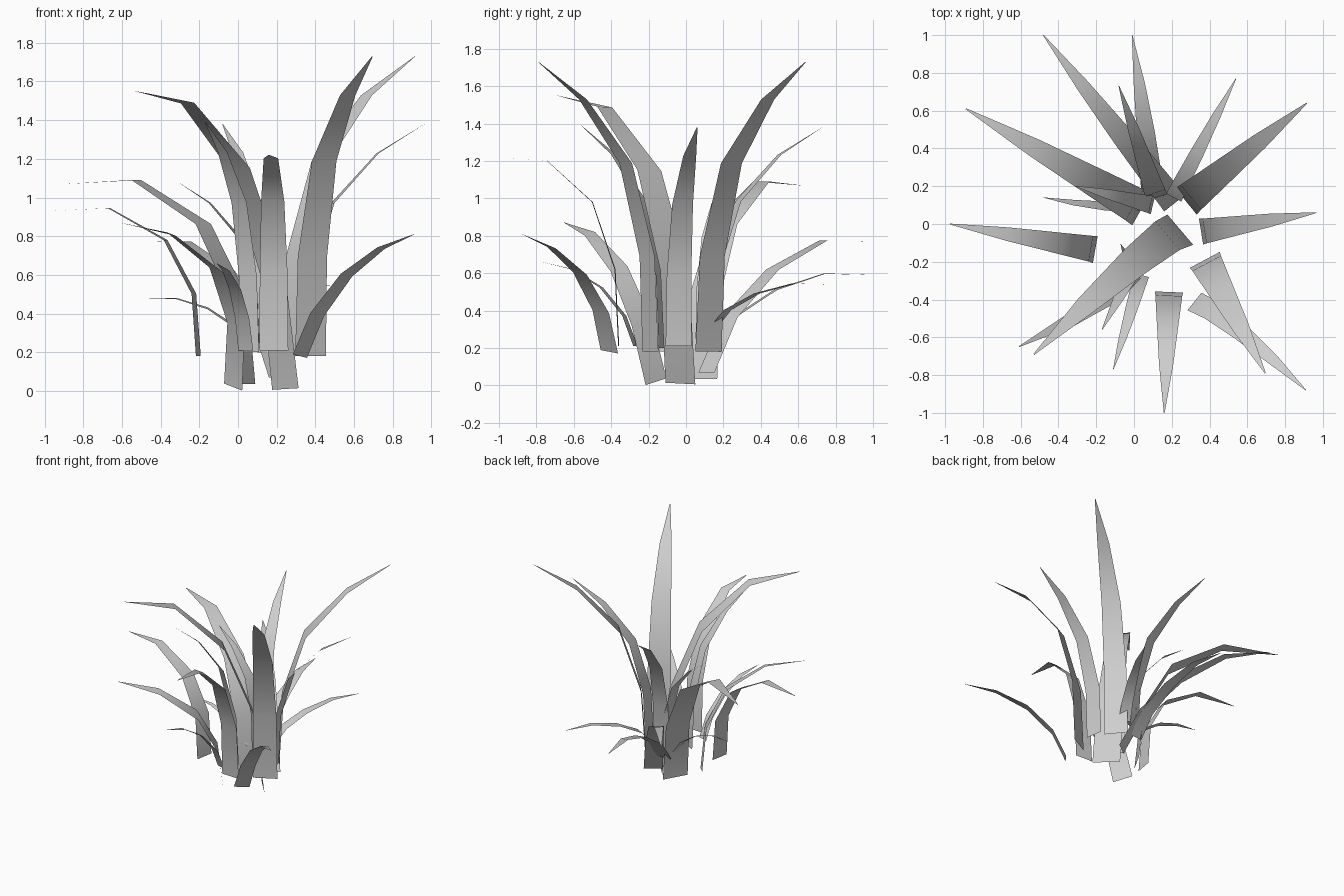
import bpy
import bmesh
from mathutils import Vector

cube = bpy.data.objects.get("Cube")
if cube:
    bpy.data.objects.remove(cube, do_unlink=True)

# One pale grey for every blade
grey = bpy.data.materials.new("pale_grey")
grey.use_nodes = True
shade = (0.62, 0.62, 0.62, 1)
grey.diffuse_color = shade
grey.node_tree.nodes["Principled BSDF"].inputs["Base Color"].default_value = shade

# Shared blade profile: reach and rise of the knots between base and tip
REACH_STEEP, REACH_LEANING = (.03, .22, .6), (.13, .38, .69)
RISE_STRAIGHT, RISE_DROOPING = (.33, .65, .87), (.43, .8, 1.02)
TAPER = (1, .95, .8, .5, .03)


def mix(first, second, amount):
    return [a + (b - a) * amount for a, b in zip(first, second)]


def blade(name, base, tip, width, droop=0.0, lean=0.0, tilt=0.0):
    """A tapering ribbon that arches from base to tip, tilted to one side."""
    base, tip = Vector(base), Vector(tip)
    span = tip - base
    across = Vector((-span.y, span.x, 0)).normalized()
    edge = (across - Vector((0, 0, tilt))).normalized() * width / 2
    reaches = [0, *mix(REACH_STEEP, REACH_LEANING, lean), 1]
    rises = [0, *mix(RISE_STRAIGHT, RISE_DROOPING, droop), 1]

    bm = bmesh.new()
    rows = []
    for reach, rise, taper in zip(reaches, rises, TAPER):
        centre = base + Vector((span.x * reach, span.y * reach, span.z * rise))
        centre += across * tilt * span.z * (rise - reach)
        rows.append([bm.verts.new(centre + edge * taper * s) for s in (-1, 1)])
    for low, high in zip(rows, rows[1:]):
        face = bm.faces.new((low[0], high[0], high[1], low[1]))
        face.smooth = True
    mesh = bpy.data.meshes.new(name)
    bm.to_mesh(mesh)
    bm.free()
    mesh.materials.append(grey)
    obj = bpy.data.objects.new(name, mesh)
    bpy.context.collection.objects.link(obj)


# Tall upright blades
blade("tall_blade_back_left", base=(.275, .12, .18), tip=(.915, .64, 1.73), width=.18, lean=.1)
blade("tall_blade_front_left", base=(.375, -.19, .18), tip=(.695, -.79, 1.73), width=.18)
blade("tall_blade_front_right", base=(.245, -.03, .01), tip=(-.53, -.69, 1.55), width=.21, droop=.6, lean=.4, tilt=-.04)
blade("tall_blade_left", base=(.355, -.04, .21), tip=(.965, .06, 1.38), width=.14)
blade("tall_blade_back", base=(.12, .14, .25), tip=(-.08, .73, 1.38), width=.12, lean=.1)
blade("tall_blade_front", base=(.06, -.12, .2), tip=(-.17, -.56, 1.39), width=.11, lean=.1)

# Arching blades of middle height
blade("arching_blade_front", base=(.185, -.36, .21), tip=(.16, -1, 1.22), width=.15, droop=.75)
blade("arching_blade_right", base=(-.205, -.135, .18), tip=(-.975, 0, .93), width=.145, droop=1)
blade("arching_blade_back_right", base=(.04, .08, .035), tip=(-.89, .61, 1.07), width=.2, droop=1, lean=.1)
blade("arching_blade_front_right", base=(-.025, -.16, .02), tip=(-.61, -.65, .87), width=.15, droop=.4, lean=.2, tilt=.25)
blade("slim_blade_right", base=(.1, .1, .25), tip=(-.31, .2, 1.08), width=.1)

# Low spreading blades
blade("low_blade_front_left", base=(.32, -.41, .18), tip=(.91, -.88, .81), width=.12, droop=.1, lean=1, tilt=.15)
blade("low_blade_front_right", base=(.04, -.27, .21), tip=(-.11, -.77, .66), width=.08, droop=.3, lean=.9)
blade("low_blade_back_right", base=(.215, .11, .07), tip=(-.48, 1, .77), width=.14, droop=.9, lean=1.1)
blade("low_blade_back", base=(.1, .14, .2), tip=(-.01, 1, .59), width=.12, droop=1, lean=1.1, tilt=-.04)
blade("low_blade_back_left", base=(.21, .14, .3), tip=(.54, .77, .54), width=.09, droop=1, lean=1)
blade("low_blade_right", base=(.03, .1, .25), tip=(-.48, .14, .48), width=.06, droop=.8, lean=.9, tilt=.2)
